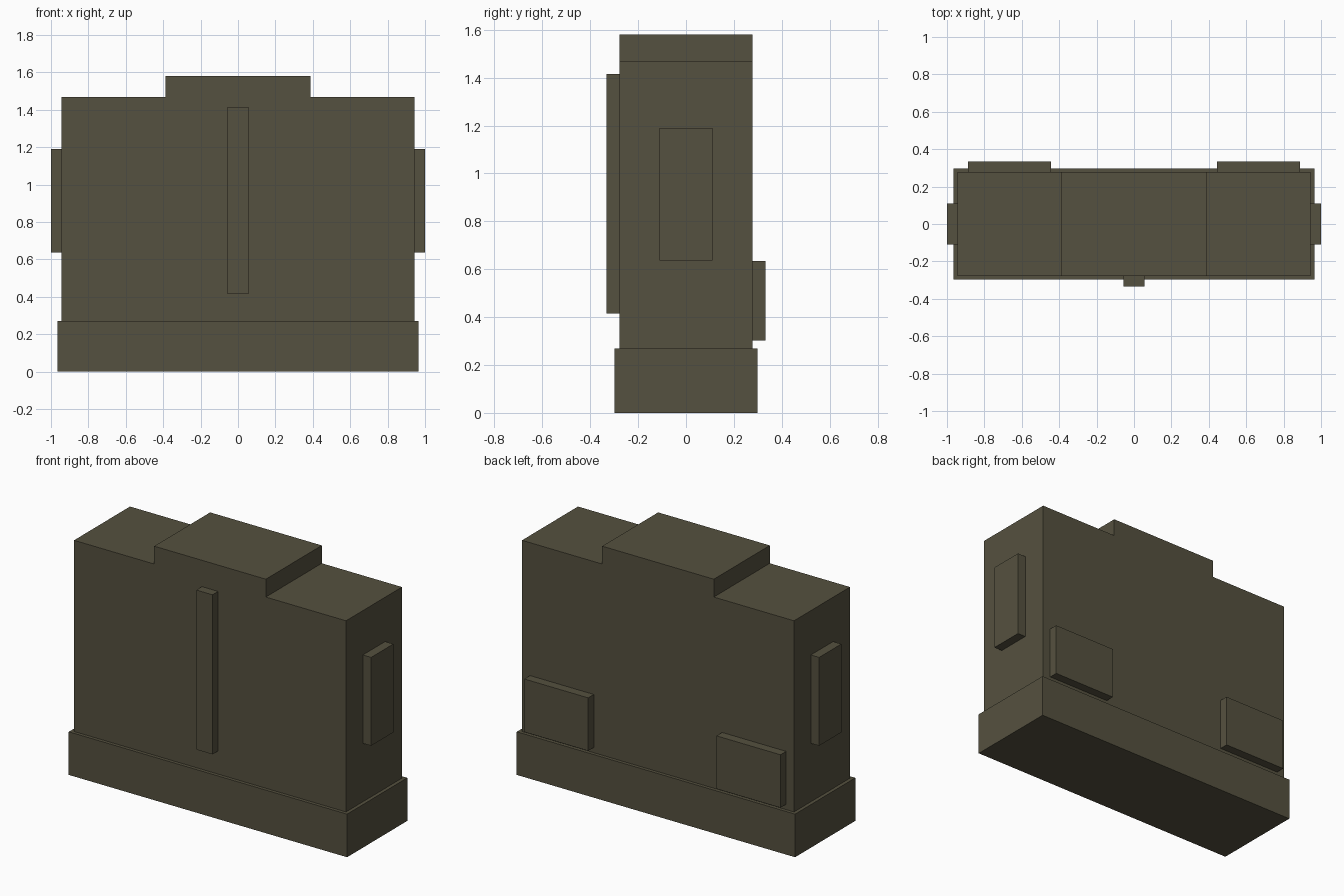
import bpy
import bmesh

cube = bpy.data.objects.get("Cube")
if cube:
    bpy.data.objects.remove(cube, do_unlink=True)

# Single olive drab colour
olive = bpy.data.materials.new("olive_drab")
olive.use_nodes = True
colour = (0.091, 0.082, 0.05, 1)
olive.diffuse_color = colour
bsdf = olive.node_tree.nodes["Principled BSDF"]
bsdf.inputs["Base Color"].default_value = colour
bsdf.inputs["Roughness"].default_value = 0.8


def prism(name, outline, y0, y1):
    """Extrude an x-z outline from y0 to y1."""
    bm = bmesh.new()
    face = bm.faces.new([bm.verts.new((x, y0, z)) for x, z in outline])
    ext = bmesh.ops.extrude_face_region(bm, geom=[face])
    moved = [v for v in ext["geom"] if isinstance(v, bmesh.types.BMVert)]
    bmesh.ops.translate(bm, verts=moved, vec=(0, y1 - y0, 0))
    bmesh.ops.recalc_face_normals(bm, faces=bm.faces)
    mesh = bpy.data.meshes.new(name)
    bm.to_mesh(mesh)
    bm.free()
    mesh.materials.append(olive)
    obj = bpy.data.objects.new(name, mesh)
    bpy.context.collection.objects.link(obj)
    return obj


def box(name, x0, x1, y0, y1, z0, z1):
    return prism(name, [(x0, z0), (x1, z0), (x1, z1), (x0, z1)], y0, y1)


HALF_W, HALF_D = 0.943, 0.277
BASE_TOP, SHOULDER, TOP = 0.27, 1.468, 1.58
CAP = 0.387

# Wide plinth
box("base", -0.965, 0.965, -0.298, 0.298, 0, BASE_TOP)

# Main block with a raised centre along the top
half = [(HALF_W, BASE_TOP), (HALF_W, SHOULDER), (CAP, SHOULDER), (CAP, TOP)]
prism("body", half + [(-x, z) for x, z in reversed(half)], -HALF_D, HALF_D)

# Upright rib on the front
box("front_rib", -0.056, 0.056, -0.333, -HALF_D, 0.415, 1.415)

# Side panels and rear plates, one pair each
for side, s in (("left", 1), ("right", -1)):
    x0, x1 = sorted((s * HALF_W, s * 1.0))
    box(side + "_side_panel", x0, x1, -0.11, 0.11, 0.636, 1.19)
    x0, x1 = sorted((s * 0.445, s * 0.888))
    box(side + "_rear_plate", x0, x1, HALF_D, 0.333, 0.303, 0.635)
